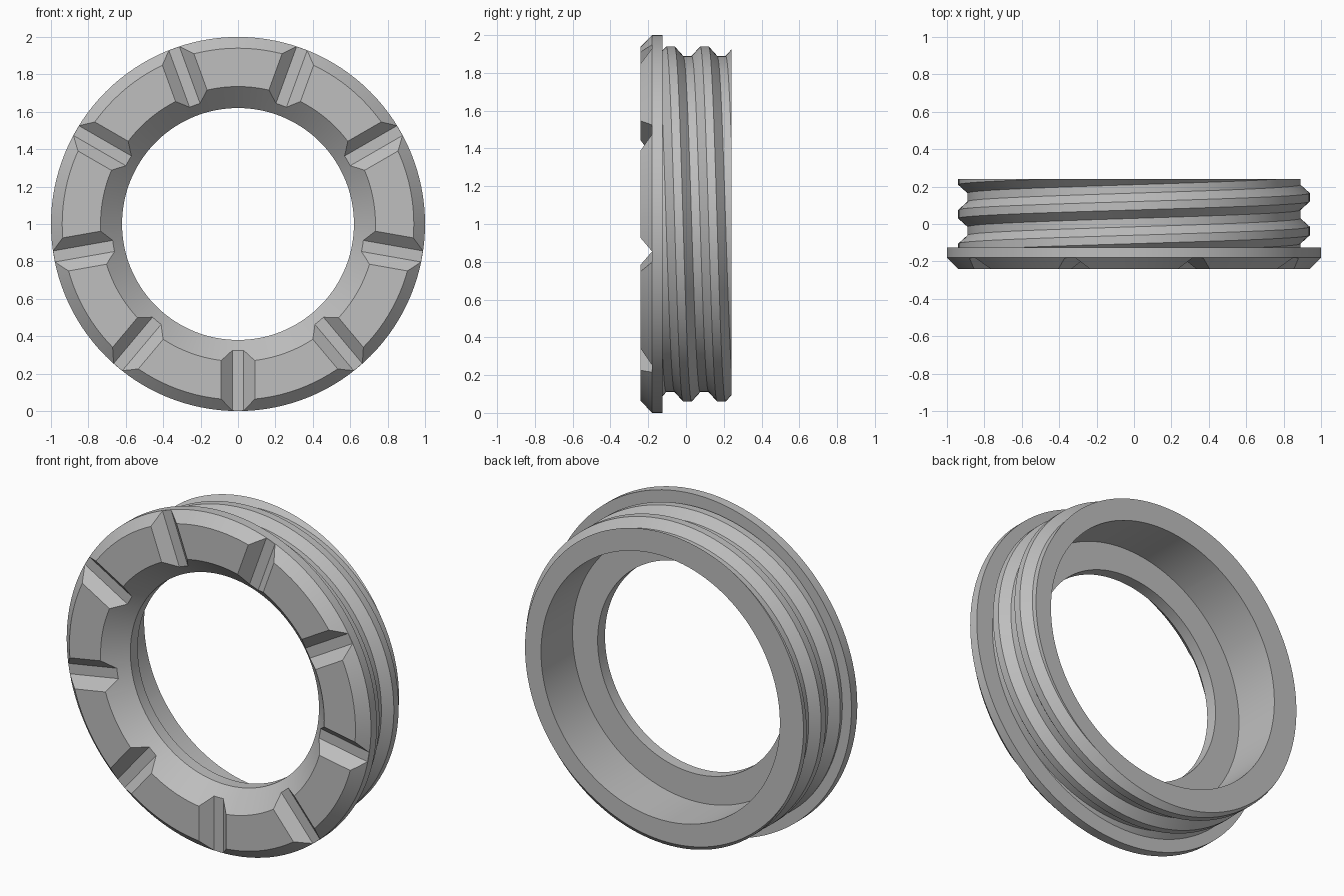
import bpy, bmesh, math
from math import sin, cos, pi

SEG = 128
PITCH = 0.18
BACK, COLLAR, STEP, FRONT = 0.24, -0.125, -0.056, -0.24
BORE, WIDE_BORE = 0.62, 0.785

cube = bpy.data.objects.get("Cube")
if cube:
    bpy.data.objects.remove(cube, do_unlink=True)

metal = bpy.data.materials.new("plain grey metal")
metal.use_nodes = True
GREY = (0.52, 0.52, 0.52, 1)
metal.diffuse_color = GREY
metal.node_tree.nodes["Principled BSDF"].inputs["Base Color"].default_value = GREY


def polar(r, turn, y):
    """Point at radius r, turned clockwise from the top as seen from the front."""
    return (r * sin(turn), y, r * cos(turn) + 1)


def finish(bm, name):
    bmesh.ops.recalc_face_normals(bm, faces=bm.faces)
    mesh = bpy.data.meshes.new(name)
    bm.to_mesh(mesh)
    bm.free()
    obj = bpy.data.objects.new(name, mesh)
    mesh.materials.append(metal)
    bpy.context.collection.objects.link(obj)
    return obj


def make_active(obj):
    bpy.ops.object.select_all(action='DESELECT')
    obj.select_set(True)
    bpy.context.view_layer.objects.active = obj


# Flange: closed ring profile swept around the y axis
def build_flange():
    profile = [(0.735, FRONT), (0.94, FRONT), (1, -0.18), (1, COLLAR),
               (0.82, COLLAR), (0.82, STEP), (BORE, STEP), (BORE, COLLAR)]
    bm = bmesh.new()
    rings = [[bm.verts.new(polar(r, 2 * pi * i / SEG, y)) for r, y in profile]
             for i in range(SEG)]
    n = len(profile)
    for i in range(SEG):
        a, b = rings[i], rings[(i + 1) % SEG]
        for k in range(n):
            m = (k + 1) % n
            bm.faces.new((a[k], a[m], b[m], b[k]))
    return finish(bm, "flange")


# Cutter: nine radial trapezoid bars
def build_notch_cutter():
    section = [(-0.11, -0.26), (0.11, -0.26), (0.03, -0.181), (-0.03, -0.181)]
    bm = bmesh.new()
    for i in range(9):
        t = pi + i * 2 * pi / 9
        inner, outer = [[bm.verts.new((r * sin(t) + x * cos(t), y,
                                       r * cos(t) - x * sin(t) + 1))
                         for x, y in section] for r in (0.5, 1.1)]
        bm.faces.new(inner)
        bm.faces.new(outer[::-1])
        for k in range(4):
            m = (k + 1) % 4
            bm.faces.new((inner[k], inner[m], outer[m], outer[k]))
    cutter = finish(bm, "notch_cutter")
    cutter.hide_render = True
    return cutter


# Threaded sleeve: helical strips trimmed flat at both ends, then the wide bore
def build_sleeve():
    crest, root = 0.94, 0.89
    rows = []
    for turn in range(-3, 4):
        start = 0.0975 + turn * PITCH
        rows += [(crest, start - 0.0225), (crest, start + 0.0225),
                 (root, start + 0.0675), (root, start + 0.1125)]
    bm = bmesh.new()
    grid = [[bm.verts.new(polar(r, 2 * pi * i / SEG, y + PITCH * i / SEG))
             for i in range(SEG + 1)] for r, y in rows]
    for low, high in zip(grid, grid[1:]):
        for i in range(SEG):
            bm.faces.new((low[i], low[i + 1], high[i + 1], high[i]))
    bmesh.ops.remove_doubles(bm, verts=bm.verts, dist=1e-4)
    for y, side in ((BACK, 1), (COLLAR, -1)):
        bmesh.ops.bisect_plane(bm, geom=bm.verts[:] + bm.edges[:] + bm.faces[:],
                               dist=1e-5, plane_co=(0, y, 0),
                               plane_no=(0, side, 0), clear_outer=True)
    rim = [e for e in bm.edges if e.is_boundary
           and all(abs(v.co.y - BACK) < 1e-3 for v in e.verts)]
    for y in (BACK, STEP):
        new = bmesh.ops.extrude_edge_only(bm, edges=rim)["geom"]
        for v in new:
            if isinstance(v, bmesh.types.BMVert):
                v.co = polar(WIDE_BORE, math.atan2(v.co.x, v.co.z - 1), y)
        rim = [e for e in new if isinstance(e, bmesh.types.BMEdge)
               and e.is_boundary]
    return finish(bm, "threaded_sleeve")


flange = build_flange()
cutter = build_notch_cutter()
notches = flange.modifiers.new("notches", 'BOOLEAN')
notches.operation = 'DIFFERENCE'
notches.solver = 'EXACT'
notches.object = cutter
make_active(flange)
bpy.ops.object.modifier_apply(modifier=notches.name)
bpy.data.objects.remove(cutter, do_unlink=True)

for part in (flange, build_sleeve()):
    make_active(part)
    bpy.ops.object.shade_smooth_by_angle(angle=math.radians(25))
